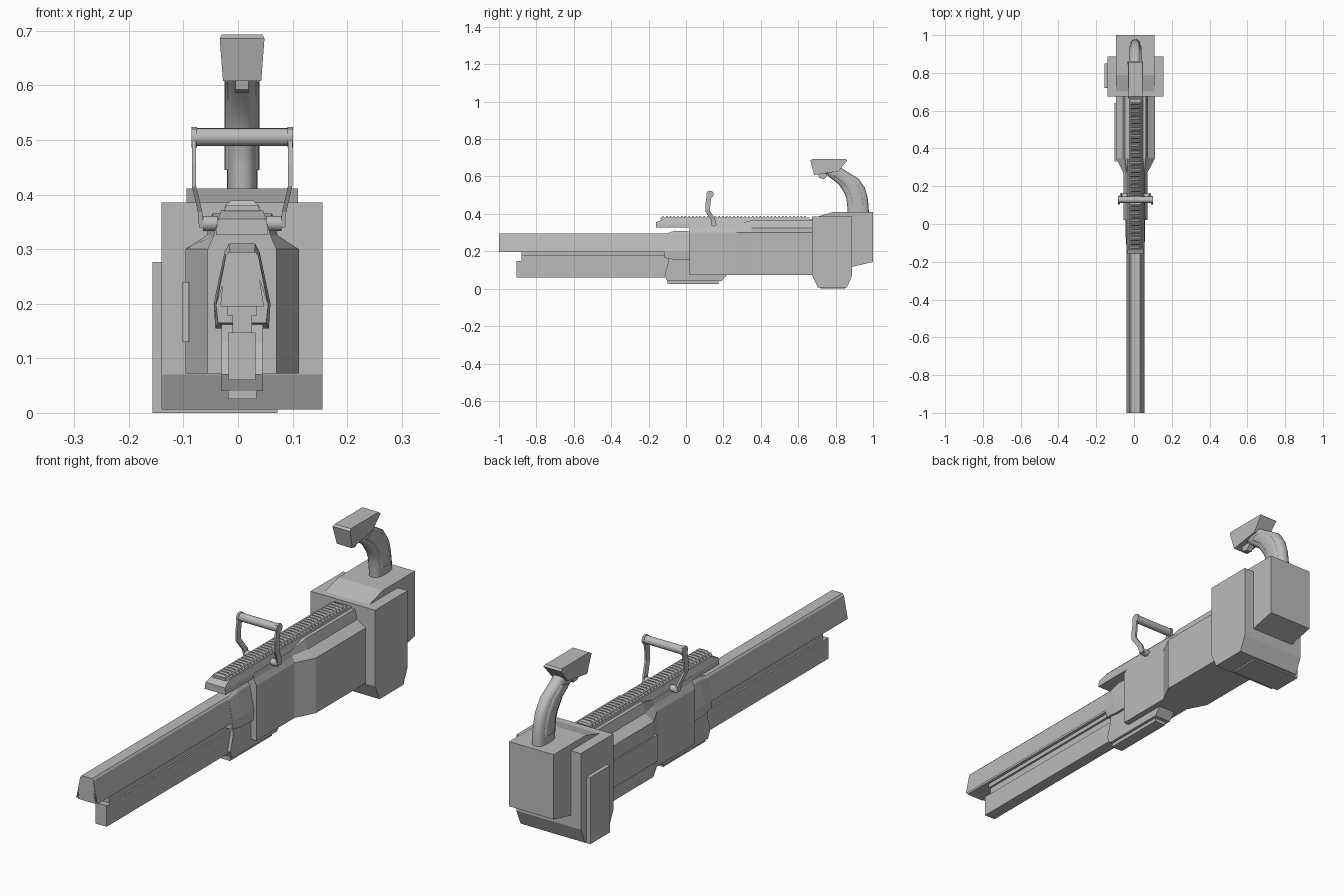
import bpy, bmesh, math

cube = bpy.data.objects.get("Cube")
if cube:
    bpy.data.objects.remove(cube, do_unlink=True)

CX = 0.0075  # centre line of the body

grey = bpy.data.materials.new("plain_grey")
grey.use_nodes = True
grey.diffuse_color = (0.5, 0.5, 0.5, 1)
grey.node_tree.nodes["Principled BSDF"].inputs["Base Color"].default_value = (0.5, 0.5, 0.5, 1)


def finish(name, bm, smooth=False):
    bmesh.ops.recalc_face_normals(bm, faces=bm.faces)
    mesh = bpy.data.meshes.new(name)
    bm.to_mesh(mesh)
    bm.free()
    mesh.materials.append(grey)
    obj = bpy.data.objects.new(name, mesh)
    bpy.context.collection.objects.link(obj)
    if smooth:
        bpy.ops.object.select_all(action='DESELECT')
        obj.select_set(True)
        bpy.context.view_layer.objects.active = obj
        bpy.ops.object.shade_smooth_by_angle(angle=math.radians(35))
    return obj


def add_loft(bm, rings):
    """Skin a list of equal-length rings and cap both ends."""
    rows = [[bm.verts.new(p) for p in ring] for ring in rings]
    for a, b in zip(rows, rows[1:]):
        for i in range(len(a)):
            j = (i + 1) % len(a)
            bm.faces.new((a[i], a[j], b[j], b[i]))
    bm.faces.new(rows[0])
    bm.faces.new(rows[-1])


def loft(name, rings, smooth=False):
    bm = bmesh.new()
    add_loft(bm, rings)
    return finish(name, bm, smooth)


def side_profile(name, yz, x0, x1):
    return loft(name, [[(x, y, z) for y, z in yz] for x in (x0, x1)])


def section(half, y):
    """Mirror a half outline of (x, z) points into a closed ring at y."""
    return ([(CX + x, y, z) for x, z in half]
            + [(CX - x, y, z) for x, z in reversed(half)])


def front_profile(name, half, y0, y1):
    return loft(name, [section(half, y0), section(half, y1)])


def box(name, x0, x1, y0, y1, z0, z1):
    return side_profile(name, [(y0, z0), (y1, z0), (y1, z1), (y0, z1)], x0, x1)


def rod(name, x0, x1, y, z, r, n=20):
    ring = [(y + r * math.cos(t * math.tau / n), z + r * math.sin(t * math.tau / n))
            for t in range(n)]
    return loft(name, [[(x, a, b) for a, b in ring] for x in (x0, x1)], True)


# Barrel: open angular shroud over an inner rail and a lower rail
shroud = [(0.048, 0.195), (0.030, 0.287), (0.024, 0.295)]
inside = [(0.018, 0.288), (0.023, 0.283), (0.040, 0.195)]
outline = [(x, z) for x, z in shroud] + [(-x, z) for x, z in reversed(shroud)]
hollow = [(-x, z) for x, z in inside] + [(x, z) for x, z in reversed(inside)]
bm = bmesh.new()
n = len(outline)
hollow = list(reversed(hollow))
grid = [[[bm.verts.new((CX + x, y, z)) for x, z in line] for line in (outline, hollow)]
        for y in (-1.0, -0.10)]
for i in range(n - 1):
    for k in (0, 1):
        bm.faces.new((grid[0][k][i], grid[0][k][i + 1], grid[1][k][i + 1], grid[1][k][i]))
    for g in grid:
        bm.faces.new((g[0][i], g[0][i + 1], g[1][i + 1], g[1][i]))
for i in (0, n - 1):
    bm.faces.new((grid[0][0][i], grid[1][0][i], grid[1][1][i], grid[0][1][i]))
finish("barrel_shroud", bm)

front_profile("inner_rail", [(0.027, 0.178), (0.027, 0.225), (0.018, 0.255)], -0.88, -0.08)
box("rail_neck", CX - 0.018, CX + 0.018, -0.88, -0.08, 0.14, 0.18)
box("lower_rail", CX - 0.025, CX + 0.025, -0.905, -0.08, 0.06, 0.147)

# Front receiver with curved leading edge
side_profile("front_receiver",
             [(-0.115, 0.07), (-0.10, 0.04), (0.19, 0.04), (0.22, 0.075), (0.22, 0.17),
              (-0.095, 0.17), (-0.098, 0.13)], CX - 0.038, CX + 0.038)
loft("receiver_collar", [
    section([(0.044, 0.165), (0.048, 0.20), (0.031, 0.285), (0.022, 0.292)], -0.115),
    section([(0.049, 0.155), (0.052, 0.20), (0.032, 0.295), (0.024, 0.31)], -0.06),
    section([(0.049, 0.155), (0.052, 0.20), (0.032, 0.295), (0.024, 0.306)], 0.04)])
box("bottom_plate", CX - 0.026, CX + 0.026, -0.10, 0.175, 0.025, 0.042)

# Main body widening toward the rear
slim = [(0.063, 0.072), (0.063, 0.30), (0.052, 0.325), (0.047, 0.345)]
wide = [(0.104, 0.072), (0.104, 0.30), (0.065, 0.325), (0.055, 0.365)]
loft("main_body", [section(slim, 0.02), section(slim, 0.27),
                   section(wide, 0.35), section(wide, 0.69)])
box("side_cover", -0.102, -0.09, 0.33, 0.64, 0.13, 0.24)

# Top cover with a ribbed strip
cover = [(0.048, 0.327), (0.046, 0.345), (0.038, 0.372)]
nose = [(0.048, 0.327), (0.046, 0.345), (0.044, 0.355)]
loft("top_cover", [section(nose, -0.16), section(cover, -0.12), section(cover, 0.68)])
front_profile("rib_base", [(0.033, 0.370), (0.029, 0.380)], -0.135, 0.66)
bm = bmesh.new()
pitch = 0.02
for i in range(39):
    y = -0.13 + i * pitch
    low, high = [(0.032, 0.375), (0.031, 0.380)], [(0.032, 0.375), (0.020, 0.389)]
    add_loft(bm, [section(low, y), section(high, y + 0.004),
                  section(high, y + 0.010), section(low, y + 0.014)])
finish("cover_ribs", bm)

# Carry handle
for side, label in ((1, "left"), (-1, "right")):
    path = [(0.075, 0.150, 0.340), (0.077, 0.145, 0.368), (0.088, 0.116, 0.415),
            (0.088, 0.117, 0.455), (0.088, 0.128, 0.520)]
    rings = []
    for x, y, z in path:
        c = CX + side * x
        rings.append([(c - 0.004, y - 0.013, z), (c + 0.004, y - 0.013, z),
                      (c + 0.004, y + 0.013, z), (c - 0.004, y + 0.013, z)])
    loft(label + "_handle_arm", rings)
    rod(label + "_handle_pivot", CX + side * 0.045, CX + side * 0.072, 0.148, 0.347, 0.014)
    rod(label + "_handle_cap", CX + side * 0.083, CX + side * 0.093, 0.128, 0.505, 0.019)
rod("handle_bar", CX - 0.09, CX + 0.09, 0.128, 0.505, 0.0165)

# Rear block, housing behind it and the wrapped side plate
side_profile("rear_block", [(0.675, 0.385), (0.675, 0.07), (0.705, 0.006), (0.86, 0.006),
                            (0.888, 0.07), (0.888, 0.385)], -0.14, 0.155)
side_profile("rear_housing", [(0.685, 0.38), (0.79, 0.411), (1.0, 0.411), (1.0, 0.143),
                              (0.87, 0.113), (0.87, 0.36)], CX - 0.102, CX + 0.102)
box("side_plate", -0.157, -0.13, 0.72, 0.85, 0.0, 0.276)
box("under_plate", -0.157, 0.072, 0.72, 0.85, 0.0, 0.02)

# Curved grip, lofted between its front and back edges
edges = [((0.865, 0.400), (0.978, 0.400)), ((0.862, 0.445), (0.976, 0.445)),
         ((0.857, 0.485), (0.970, 0.492)), ((0.845, 0.515), (0.957, 0.538)),
         ((0.815, 0.560), (0.923, 0.588)), ((0.765, 0.598), (0.862, 0.625)),
         ((0.735, 0.625), (0.825, 0.650))]


def grip_rings(span, half, pairs, power):
    rings = []
    for (ya, za), (yb, zb) in pairs:
        ring = []
        for k in range(20):
            a = k * math.tau / 20
            c, s = math.cos(a), math.sin(a)
            u = math.copysign(abs(c) ** power, c) * span / 2 + 0.5
            w = math.copysign(abs(s) ** power, s) * half
            ring.append((CX + w, ya + (yb - ya) * u, za + (zb - za) * u))
        rings.append(ring)
    return rings


loft("grip", grip_rings(1.0, 0.028, edges, 0.75), True)
loft("grip_panels", grip_rings(0.62, 0.032, edges[1:-1], 0.5), True)

# Flared grip head and trigger
head = [(0.665, 0.686, 0.041), (0.675, 0.693, 0.037), (0.855, 0.693, 0.037),
        (0.863, 0.686, 0.041), (0.815, 0.628, 0.036), (0.685, 0.608, 0.035)]
loft("grip_head", [[(CX + s * w, y, z) for y, z, w in head] for s in (-1, 1)])
side_profile("trigger", [(0.705, 0.62), (0.712, 0.592), (0.74, 0.586), (0.765, 0.62)],
             CX - 0.012, CX + 0.012)
